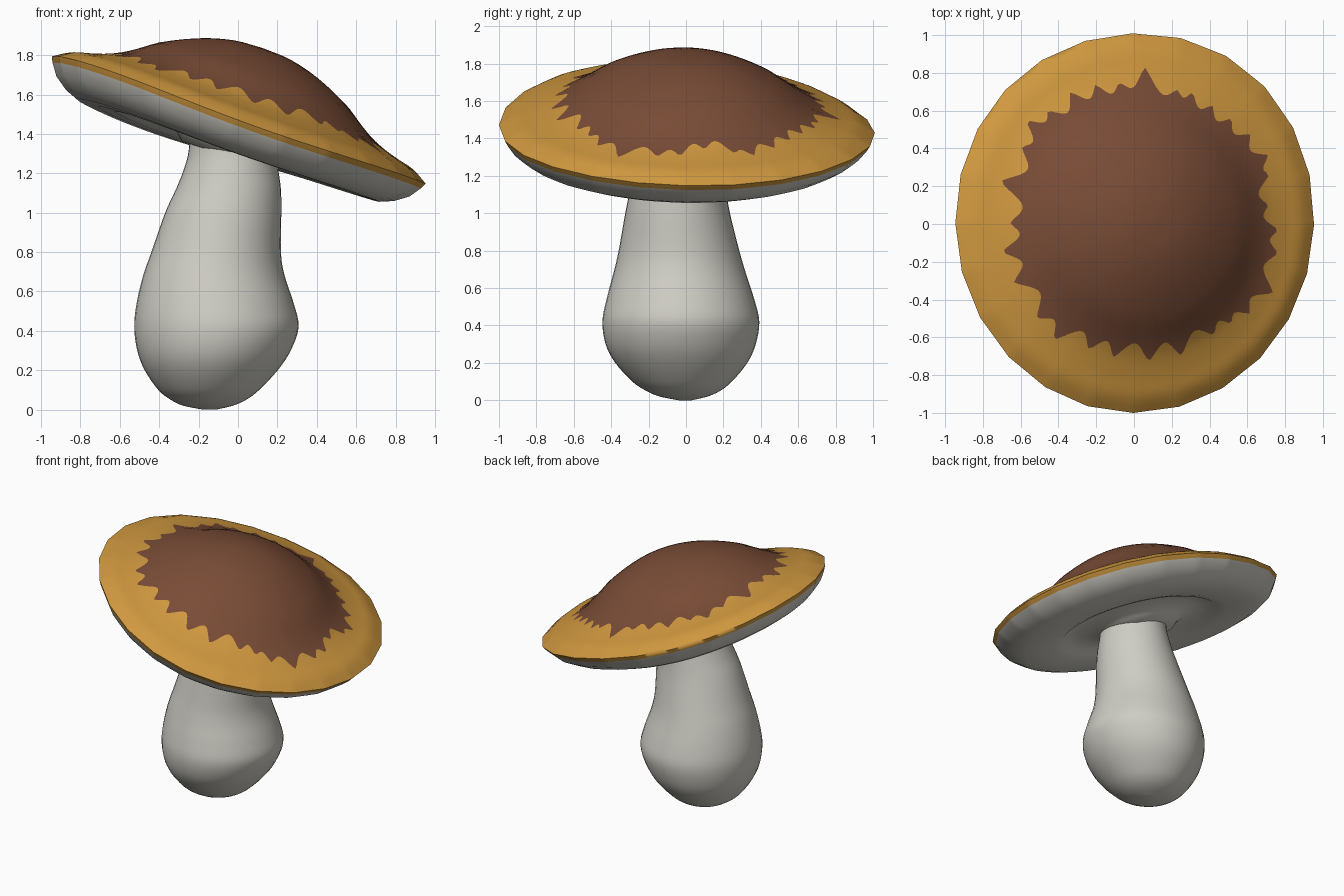
import bpy, bmesh, math
from mathutils import Matrix, Vector

if "Cube" in bpy.data.objects:
    bpy.data.objects.remove(bpy.data.objects["Cube"])


def material(name, rgb):
    m = bpy.data.materials.new(name)
    m.diffuse_color = (*rgb, 1)
    m.use_nodes = True
    m.node_tree.nodes["Principled BSDF"].inputs["Base Color"].default_value = m.diffuse_color
    return m


BROWN = material("brown", (0.19, 0.072, 0.037))
OCHRE = material("ochre", (0.63, 0.315, 0.050))
CREAM = material("pale grey", (0.62, 0.61, 0.555))


def smooth_curve(pts, x):
    """Hermite interpolation through (x, y) points."""
    def slope(i):
        a, b = pts[max(i - 1, 0)], pts[min(i + 1, len(pts) - 1)]
        return (b[1] - a[1]) / (b[0] - a[0])
    i = 0
    while i < len(pts) - 2 and x > pts[i + 1][0]:
        i += 1
    (x0, y0), (x1, y1) = pts[i], pts[i + 1]
    d = x1 - x0
    t = min(max((x - x0) / d, 0), 1)
    return ((2*t**3 - 3*t*t + 1) * y0 + (t**3 - 2*t*t + t) * d * slope(i)
            + (3*t*t - 2*t**3) * y1 + (t**3 - t*t) * d * slope(i + 1))


def loft(name, rings, mats, band_mat, matrix=Matrix()):
    """Skin a stack of closed rings; band_mat(i) picks the material of band i."""
    bm = bmesh.new()
    vr = [[bm.verts.new(matrix @ Vector(p)) for p in ring] for ring in rings]
    n = len(vr[0])
    for i in range(len(vr) - 1):
        for j in range(n):
            k = (j + 1) % n
            f = bm.faces.new((vr[i][j], vr[i][k], vr[i + 1][k], vr[i + 1][j]))
            f.material_index = band_mat(i)
    for ring, idx in ((vr[0], band_mat(0)), (vr[-1], band_mat(len(vr) - 2))):
        bm.faces.new(ring).material_index = idx
    bmesh.ops.recalc_face_normals(bm, faces=bm.faces)
    me = bpy.data.meshes.new(name)
    bm.to_mesh(me)
    bm.free()
    for m in mats:
        me.materials.append(m)
    ob = bpy.data.objects.new(name, me)
    bpy.context.collection.objects.link(ob)
    bpy.ops.object.select_all(action='DESELECT')
    ob.select_set(True)
    bpy.context.view_layer.objects.active = ob
    bpy.ops.object.shade_smooth_by_angle(angle=math.radians(80))
    return ob


# ---- Cap: tilted dome with a 24-sided rim and a jagged brown patch ----
TOP = [(0, .387), (.15, .377), (.31, .334), (.5, .247), (.6, .178), (.7, .118),
       (.82, .076), (.92, .048), (1, 0)]
UNDER = [(.985, -.03), (.945, -.088), (.88, -.135), (.81, -.163), (.7, -.166),
         (.61, -.162), (.55, -.148), (.5, -.12), (.42, -.112),
         (.33, -.13), (.27, -.16), (.235, -.195), (.1, -.195)]
# tips of the brown patch, seen from the top
TIPS = [(.06, .82), (.22, .70), (.30, .69), (.40, .62), (.50, .55), (.60, .47),
        (.70, .36), (.70, .26), (.69, .10), (.75, -.03), (.75, -.15), (.73, -.36),
        (.60, -.47), (.50, -.52), (.41, -.58), (.24, -.69), (.07, -.72),
        (-.12, -.70), (-.25, -.66), (-.43, -.61), (-.52, -.50), (-.64, -.31),
        (-.70, -.15), (-.66, 0), (-.70, .22), (-.59, .40), (-.56, .54),
        (-.45, .59), (-.33, .69), (-.20, .73), (-.08, .74)]
tips = []
for x, y in TIPS:
    u = (x - .022) / .947
    tips.append((math.atan2(y, u) % math.tau, math.hypot(u, y) * 1.01))
tips.sort()
tips = [(tips[-1][0] - math.tau, tips[-1][1])] + tips + [(tips[0][0] + math.tau, tips[0][1])]


def patch_radius(a):
    for (a0, r0), (a1, r1) in zip(tips, tips[1:]):
        if a0 <= a <= a1:
            t = (a - a0) / (a1 - a0)
            dip = min(.09, .36 * (a1 - a0))
            return r0 + (r1 - r0) * t - dip * math.sin(math.pi * t) ** 1.2
    return .68


COLS = 240
STEP = math.tau / 24
angles = [math.tau * j / COLS for j in range(COLS)]


def lobe(a, degrees):
    return max(0, math.cos(a - math.radians(degrees))) ** 4


def facet(a):
    """Radius factor that turns a circle into a 24-gon, bulging at the back right."""
    return (1 + .033 * lobe(a, 48)) * math.cos(STEP / 2) / math.cos(a % STEP - STEP / 2)


def sag(a):
    """Uneven droop of the rim."""
    return .045 * lobe(a, 118) + .018 * lobe(a, 275) - .022 * lobe(a, 225)


def cap_ring(radius, height):
    ring = []
    for a in angles:
        r = radius(a)
        k = r * (1 + (facet(a) - 1) * r ** 6)
        ring.append((k * math.cos(a), k * math.sin(a), height(r) - sag(a) * r * r))
    return ring


top_height = lambda r: smooth_curve(TOP, r)
INNER, OUTER = 14, 10
cap_rings = [cap_ring(lambda a, t=t: patch_radius(a) * t, top_height)
             for t in [.02] + [i / INNER for i in range(1, INNER + 1)]]
cap_rings += [cap_ring(lambda a, t=i / OUTER: patch_radius(a) * (1 - t) + t, top_height)
              for i in range(1, OUTER + 1)]
cap_rings += [cap_ring(lambda a, r=r: r, lambda _, h=h: h) for r, h in UNDER]
tilt = (Matrix.Translation((0, 0, 1.47)) @ Matrix.Rotation(math.radians(-.8), 4, 'X')
        @ Matrix.Rotation(math.radians(18.7), 4, 'Y'))
loft("cap", cap_rings, [BROWN, OCHRE, CREAM],
     lambda i: 0 if i < INNER else (1 if i <= INNER + OUTER else 2), tilt)

# ---- Stem: leaning bulb; rows are z, left x, right x, front y, back y ----
STEM = [(0, -.18, -.11, -.04, .03), (.02, -.28, -.025, -.14, .115),
        (.05, -.342, .042, -.212, .182), (.1, -.405, .108, -.287, .245),
        (.2, -.474, .202, -.378, .328), (.3, -.512, .268, -.43, .373),
        (.42, -.527, .308, -.447, .392), (.54, -.515, .283, -.425, .365),
        (.68, -.482, .237, -.388, .32), (.8, -.44, .218, -.36, .285),
        (1.0, -.37, .22, -.325, .235), (1.12, -.315, .218, -.30, .215),
        (1.22, -.275, .205, -.28, .20), (1.32, -.25, .2, -.265, .19),
        (1.5, -.24, .2, -.26, .19)]
tracks = [list(enumerate(col)) for col in zip(*STEM)]
stem_rings = []
for s in range(4 * (len(STEM) - 1) + 1):
    z, x0, x1, y0, y1 = (smooth_curve(tr, s / 4) for tr in tracks)
    stem_rings.append([((x0 + x1) / 2 + (x1 - x0) / 2 * math.cos(math.tau * j / 40),
                        (y0 + y1) / 2 + (y1 - y0) / 2 * math.sin(math.tau * j / 40),
                        max(z, 0)) for j in range(40)])
loft("stem", stem_rings, [CREAM], lambda i: 0)
